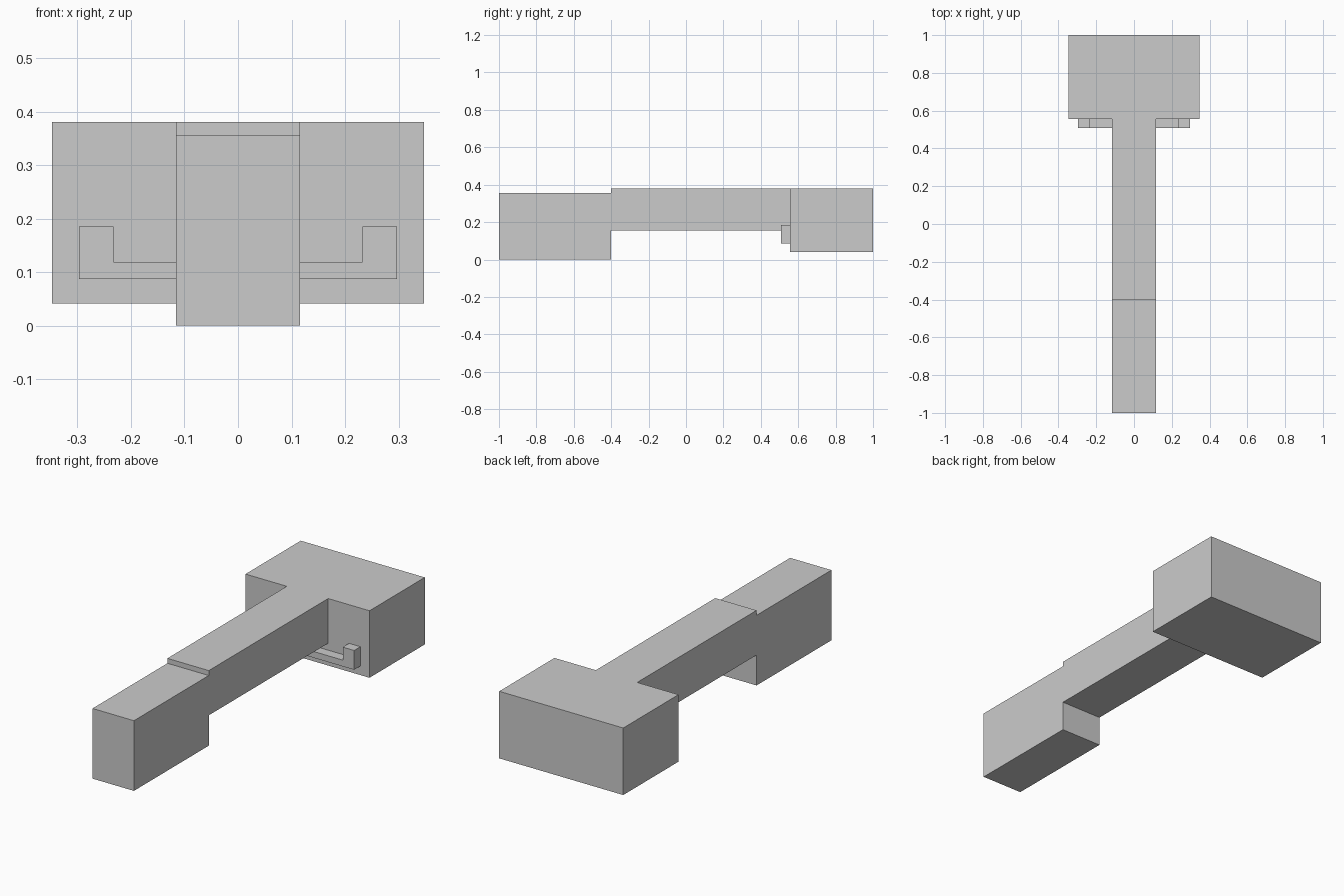
import bpy, bmesh
from mathutils import Vector

if "Cube" in bpy.data.objects:
    bpy.data.objects.remove(bpy.data.objects["Cube"])


def extrude_profile(name, points, to_3d, depth):
    """Flat outline placed by to_3d(u, v), extruded along the depth vector."""
    bm = bmesh.new()
    face = bm.faces.new([bm.verts.new(to_3d(u, v)) for u, v in points])
    new = bmesh.ops.extrude_face_region(bm, geom=[face])["geom"]
    bmesh.ops.translate(bm, vec=Vector(depth),
                        verts=[g for g in new if isinstance(g, bmesh.types.BMVert)])
    bmesh.ops.recalc_face_normals(bm, faces=bm.faces)
    mesh = bpy.data.meshes.new(name)
    bm.to_mesh(mesh)
    bm.free()
    obj = bpy.data.objects.new(name, mesh)
    bpy.context.collection.objects.link(obj)
    return obj


TOP = 0.381          # shared top level of beam and head
HALF_BEAM = 0.116
HEAD_FRONT = 0.557

# Stepped beam: deep front block, shallower middle (side profile in y, z)
beam = [(-1, 0), (-0.4, 0), (-0.4, 0.154), (HEAD_FRONT, 0.154),
        (HEAD_FRONT, TOP), (-0.4, TOP), (-0.4, 0.356), (-1, 0.356)]
extrude_profile("beam", beam, lambda y, z: (-HALF_BEAM, y, z), (2 * HALF_BEAM, 0, 0))

# Wide head block at the back
head = [(-0.348, 0.041), (0.348, 0.041), (0.348, TOP), (-0.348, TOP)]
extrude_profile("head_block", head, lambda x, z: (x, HEAD_FRONT, z), (0, 1 - HEAD_FRONT, 0))

# U-shaped rail on the front of the head, passing under the beam (half outline mirrored)
half = [(0.297, 0.087), (0.297, 0.185), (0.233, 0.185), (0.233, 0.119)]
rail = half + [(-x, z) for x, z in reversed(half)]
extrude_profile("hook_rail", rail, lambda x, z: (x, 0.507, z), (0, HEAD_FRONT - 0.507, 0))
